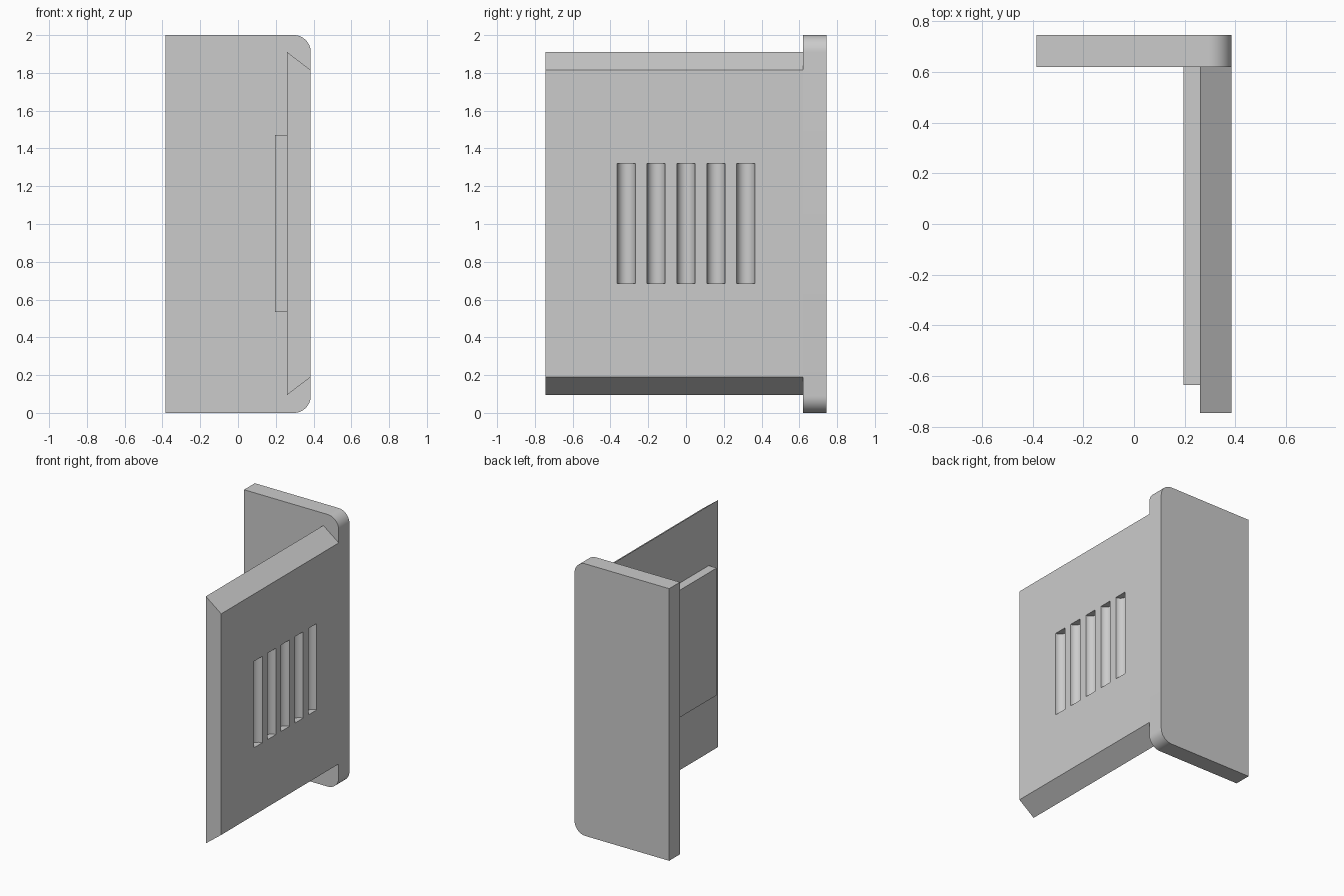
import bpy
import math

if "Cube" in bpy.data.objects:
    bpy.data.objects.remove(bpy.data.objects["Cube"])

GREY = (0.6, 0.6, 0.6, 1.0)
grey = bpy.data.materials.new("plain grey")
grey.use_nodes = True
grey.diffuse_color = GREY
grey.node_tree.nodes["Principled BSDF"].inputs["Base Color"].default_value = GREY


def extrude_profile(name, profile, y0, y1):
    """Closed solid from an (x, z) outline swept from y0 to y1."""
    n = len(profile)
    verts = [(x, y, z) for y in (y0, y1) for x, z in profile]
    faces = [tuple(range(n)), tuple(reversed(range(n, 2 * n)))]
    faces += [(i, i + n, (i + 1) % n + n, (i + 1) % n) for i in range(n)]
    mesh = bpy.data.meshes.new(name)
    mesh.from_pydata(verts, [], faces)
    mesh.materials.append(grey)
    obj = bpy.data.objects.new(name, mesh)
    bpy.context.collection.objects.link(obj)
    return obj


def smooth(obj):
    bpy.ops.object.select_all(action="DESELECT")
    obj.select_set(True)
    bpy.context.view_layer.objects.active = obj
    bpy.ops.object.shade_smooth_by_angle(angle=math.radians(30))


def arc(cx, cz, r, start, steps=12):
    angles = [math.radians(start + 90 * i / steps) for i in range(steps + 1)]
    return [(cx + r * math.cos(a), cz + r * math.sin(a)) for a in angles]


# End plate with two rounded corners on its left side
HALF, R = 0.385, 0.09
outline = [(-HALF, 2), (-HALF, 0)]
outline += arc(HALF - R, R, R, -90) + arc(HALF - R, 2 - R, R, 0)
end_plate = extrude_profile("end_plate", outline, 0.62, 0.745)
smooth(end_plate)

# Side panel with sloping top and bottom edges
side_panel = extrude_profile(
    "side_panel",
    [(0.26, 0.095), (HALF, 0.19), (HALF, 1.815), (0.26, 1.91)], -0.745, 0.62)

# Raised pad on the inner face of the panel
inner_pad = extrude_profile(
    "inner_pad", [(0.195, 0.535), (0.26, 0.535), (0.26, 1.47), (0.195, 1.47)],
    -0.635, 0.62)

# Row of half-round grooves in the outer face of the panel
for i in range(-2, 3):
    bpy.ops.mesh.primitive_cylinder_add(
        vertices=32, radius=0.048, depth=0.635, location=(HALF, i * 0.158, 1.0025))
    cutter = bpy.context.object
    cutter.name = "groove_cutter"
    cutter.hide_render = True
    cutter.data.materials.append(grey)
    cut = side_panel.modifiers.new("groove", "BOOLEAN")
    cut.operation = "DIFFERENCE"
    cut.solver = "EXACT"
    cut.object = cutter
    bpy.context.view_layer.objects.active = side_panel
    bpy.ops.object.modifier_apply(modifier=cut.name)
    bpy.data.objects.remove(cutter)
smooth(side_panel)
